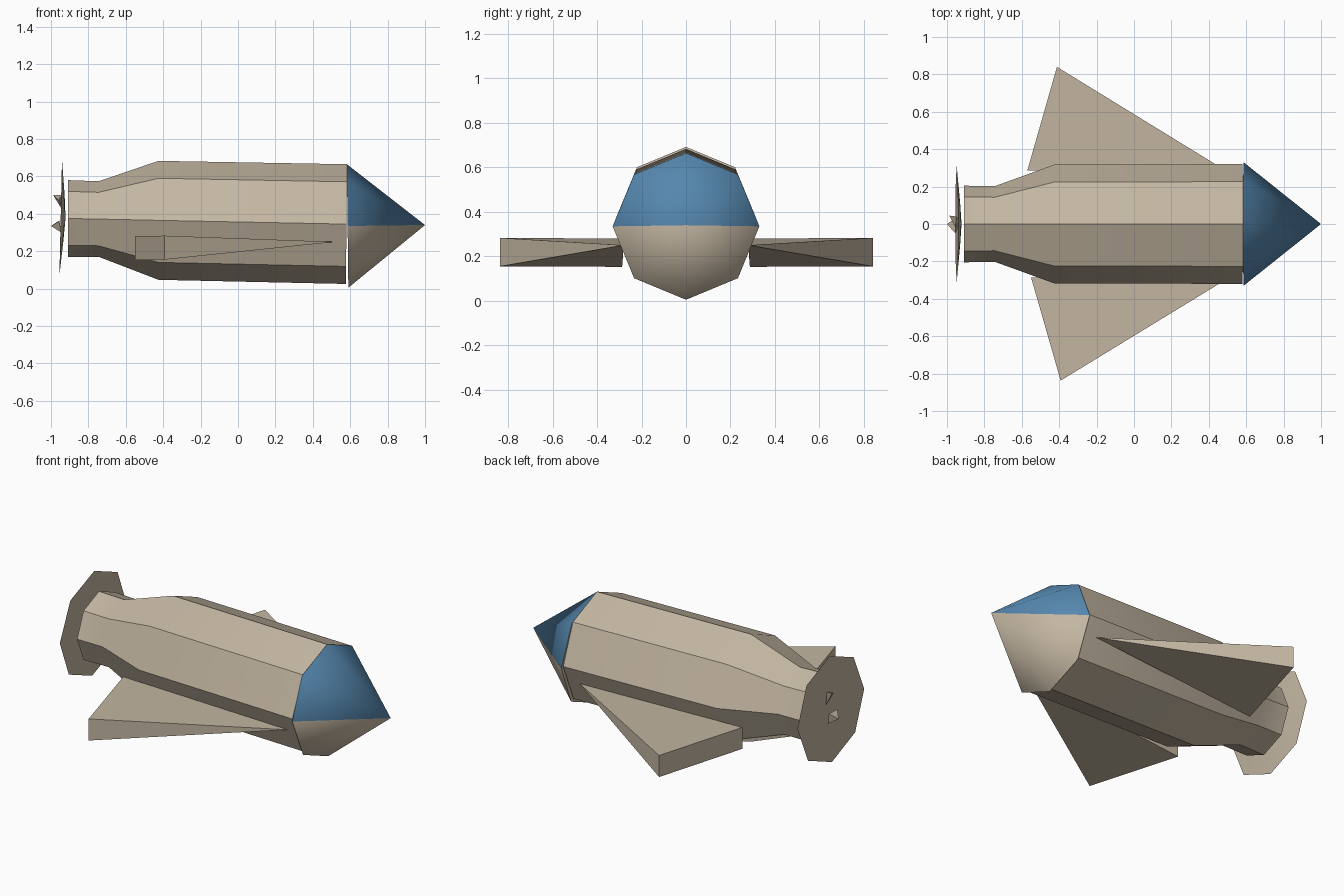
import bpy, bmesh, math
from mathutils import Vector

cube = bpy.data.objects.get("Cube")
if cube:
    bpy.data.objects.remove(cube)


def material(name, rgb):
    m = bpy.data.materials.new(name)
    m.use_nodes = True
    m.diffuse_color = (*rgb, 1)
    m.node_tree.nodes["Principled BSDF"].inputs["Base Color"].default_value = (*rgb, 1)
    return m


TAN = material("tan hull", (0.55, 0.47, 0.36))
BLUE = material("blue nose", (0.09, 0.24, 0.42))
SIDES = 8


def finish(bm, name, mats=(TAN,), smooth=True):
    mesh = bpy.data.meshes.new(name)
    bm.to_mesh(mesh)
    bm.free()
    obj = bpy.data.objects.new(name, mesh)
    bpy.context.collection.objects.link(obj)
    for m in mats:
        mesh.materials.append(m)
    if smooth:
        bpy.ops.object.select_all(action="DESELECT")
        obj.select_set(True)
        bpy.context.view_layer.objects.active = obj
        bpy.ops.object.shade_smooth_by_angle(angle=math.radians(40))
    return obj


def loft(stations, cap_start=True, cap_end=True):
    """Octagonal rings along x; each station is (x, centre z, radius, lean). Radius 0 is a point."""
    bm = bmesh.new()
    rings = []
    for x, cz, r, lean in stations:
        if r == 0:
            rings.append([bm.verts.new((x, 0, cz))] * SIDES)
            continue
        ring = []
        for i in range(SIDES):
            a = math.tau * i / SIDES
            ring.append(bm.verts.new((x + lean * math.cos(a), r * math.sin(a), cz + r * math.cos(a))))
        rings.append(ring)
    for a, b in zip(rings, rings[1:]):
        for i in range(SIDES):
            j = (i + 1) % SIDES
            bm.faces.new(list(dict.fromkeys((a[i], a[j], b[j], b[i]))))
    for ring, wanted in ((rings[0], cap_start), (rings[-1], cap_end)):
        if wanted and len(set(ring)) == SIDES:
            bm.faces.new(ring)
    bmesh.ops.recalc_face_normals(bm, faces=bm.faces)
    return bm


def hull(name, points):
    bm = bmesh.new()
    for p in points:
        bm.verts.new(p)
    bmesh.ops.convex_hull(bm, input=bm.verts)
    bmesh.ops.recalc_face_normals(bm, faces=bm.faces)
    bmesh.ops.dissolve_limit(bm, angle_limit=0.02, verts=bm.verts, edges=bm.edges)
    return finish(bm, name, smooth=False)


# Fuselage with a narrowed tail
finish(loft([(-0.91, 0.375, 0.205, 0), (-0.745, 0.372, 0.202, 0),
             (-0.425, 0.365, 0.318, 0), (0.58, 0.345, 0.32, 0.003)]), "fuselage")

# Nose cone, blue above its middle
bm = loft([(0.586, 0.335, 0.33, -0.004), (1.0, 0.34, 0, 0)])
bm.normal_update()
for f in bm.faces:
    f.material_index = int(len(f.verts) == 3 and f.calc_center_median().z > 0.338)
finish(bm, "nose_cone", (TAN, BLUE))

# Shallow dish behind the tail
finish(loft([(-0.948, 0.38, 0.312, 0.007), (-0.93, 0.38, 0.12, 0.003),
             (-0.922, 0.38, 0, 0)], cap_start=False), "tail_dish")

# Wedge fins: tall trailing face tapering to a point in front
for name, side, shift, tip in (("left_back_fin", 1, -0.02, 0.84), ("right_front_fin", -1, 0, 0.837)):
    root = [(-0.55 + shift, side * 0.287, z) for z in (0.153, 0.28)]
    outer = [(-0.392 + shift, side * tip, z) for z in (0.155, 0.283)]
    hull(name, root + outer + [(0.52 + shift, side * 0.28, 0.25)])

# Small exhaust prongs in the dish
hull("upper_prong", [(-0.988, 0.045, 0.5), (-0.95, 0.04, 0.5), (-0.955, -0.02, 0.47), (-0.93, 0.02, 0.405)])
hull("lower_prong", [(-1.0, 0.0, 0.335), (-0.955, 0.03, 0.365), (-0.955, -0.05, 0.36),
                     (-0.945, -0.03, 0.3), (-0.945, 0.02, 0.3)])
